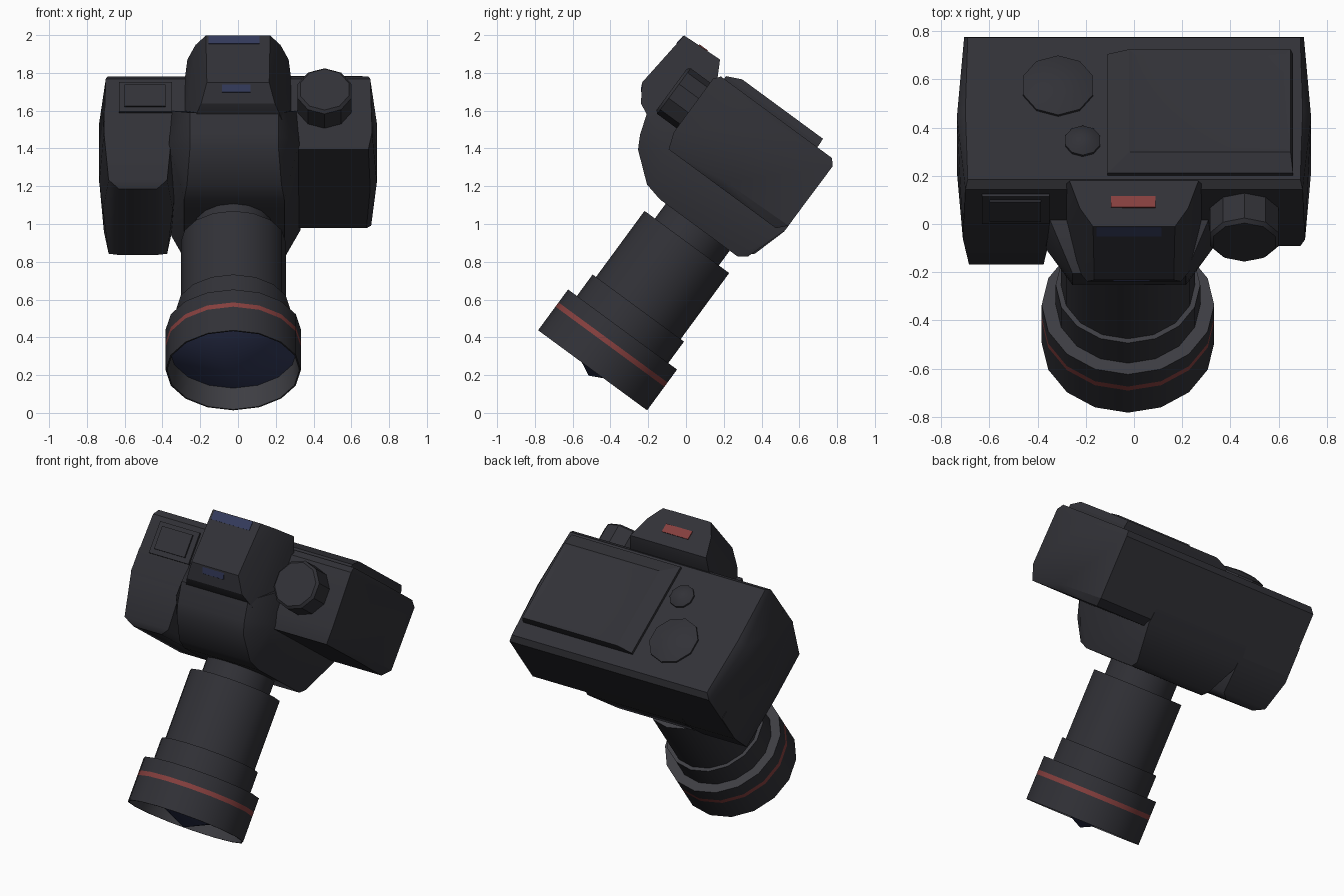
import bpy, bmesh, math
from mathutils import Matrix, Vector

if "Cube" in bpy.data.objects:
    bpy.data.objects.remove(bpy.data.objects["Cube"])

# The camera is modelled upright (x, depth v, height w), then tipped onto its lens
TILT = Matrix.Rotation(math.radians(53.7), 4, 'X')


def material(name, rgb):
    m = bpy.data.materials.new(name)
    m.diffuse_color = (*rgb, 1)
    m.use_nodes = True
    m.node_tree.nodes["Principled BSDF"].inputs["Base Color"].default_value = m.diffuse_color
    return m


DARK = material("dark_grey", (0.031, 0.031, 0.038))
GREY = material("ledge_grey", (0.047, 0.047, 0.055))
RED = material("red", (0.235, 0.050, 0.048))
BLUE = material("dark_blue", (0.034, 0.043, 0.105))
MATS = [DARK, GREY, RED, BLUE]


def finish(name, bm, mats, angle=30):
    bmesh.ops.recalc_face_normals(bm, faces=bm.faces)
    bm.transform(TILT)
    me = bpy.data.meshes.new(name)
    bm.to_mesh(me)
    bm.free()
    for m in mats:
        me.materials.append(m)
    ob = bpy.data.objects.new(name, me)
    bpy.context.collection.objects.link(ob)
    bpy.ops.object.select_all(action='DESELECT')
    ob.select_set(True)
    bpy.context.view_layer.objects.active = ob
    bpy.ops.object.shade_smooth_by_angle(angle=math.radians(angle))
    return ob


def hull(name, pts, mat=DARK, cx=0.0, angle=30):
    """Convex shell round points (v, w, half width), mirrored about x = cx."""
    bm = bmesh.new()
    for v, w, hx in pts:
        for s in (-1, 1):
            bm.verts.new((cx + s * hx, v, w))
    res = bmesh.ops.convex_hull(bm, input=bm.verts)
    loose = {g for g in res['geom_interior'] if isinstance(g, bmesh.types.BMVert)}
    bmesh.ops.delete(bm, geom=list(loose), context='VERTS')
    bmesh.ops.dissolve_limit(bm, angle_limit=0.02, verts=bm.verts, edges=bm.edges)
    return finish(name, bm, [mat], angle)


def box(name, x, v, w, mat=DARK):
    return hull(name, [(a, b, (x[1] - x[0]) / 2) for a in v for b in w],
                mat, (x[0] + x[1]) / 2)


def lathe(name, profile, centre, axis, n):
    """Spin (radius, offset, material index) round the v or w axis."""
    bm = bmesh.new()
    rings = []
    for r, h, _ in profile:
        ring = []
        for i in range(n):
            a = 2 * math.pi * i / n
            s, c = r * math.sin(a), r * math.cos(a)
            p = Vector((s, h, c)) if axis == 'v' else Vector((s, c, h))
            ring.append(bm.verts.new(p + Vector(centre)))
        rings.append(ring)
    for k in range(len(rings) - 1):
        for i in range(n):
            j = (i + 1) % n
            f = bm.faces.new((rings[k][i], rings[k][j], rings[k + 1][j], rings[k + 1][i]))
            f.material_index = profile[k + 1][2]
    bmesh.ops.remove_doubles(bm, verts=bm.verts, dist=1e-5)
    return finish(name, bm, MATS)


# Main body: slightly bulging box with chamfered edges
hull("camera_body", [
    (1.545, 0.175, .690), (1.545, 0.905, .690), (1.545, 0.55, .700),
    (1.51, 0.147, .705), (1.51, 0.932, .700), (1.50, 0.55, .735),
    (1.12, 0.150, .705), (1.16, 0.932, .710), (1.11, 0.55, .735),
    (1.07, 0.195, .680), (1.07, 0.900, .690), (1.07, 0.55, .700)])

# Hand grip on the left
hull("hand_grip", [
    (.861, .240, .10), (.861, .830, .10), (.895, .205, .155), (.895, .865, .155),
    (.93, .55, .185), (1.08, .150, .180), (1.12, .55, .205), (1.16, .930, .180),
    (1.30, .930, .180), (1.30, .150, .180)], cx=-.53, angle=40)

# Centre block carrying the lens, rising into the viewfinder hump
hull("lens_block", [
    (.829, .272, .265), (.829, .780, .265), (.861, .226, .270), (.852, .882, .250),
    (.973, 1.030, .235), (1.043, 1.068, .235), (1.16, 1.107, .235),
    (1.09, .149, .350), (1.09, .930, .345), (1.30, .930, .330), (1.30, .150, .330)],
    cx=-.02, angle=40)
hull("viewfinder_hump", [
    (1.179, 1.162, .195), (1.272, 1.223, .165), (1.604, 1.191, .170),
    (1.609, 1.100, .225), (1.614, .962, .268), (1.558, .948, .275),
    (1.50, .900, .285), (1.13, 1.060, .240), (1.12, .900, .290)])

# Painted accents on the hump
box("hump_red_mark", (-.095, .09), (1.60, 1.615), (1.042, 1.098), RED)
hull("hump_top_accent", [(1.545, 1.192, .135), (1.545, 1.200, .135),
                         (1.600, 1.186, .135), (1.600, 1.194, .135)], BLUE, -.02)
hull("hump_front_accent", [(1.228, 1.190, .075), (1.228, 1.198, .075),
                           (1.262, 1.212, .075), (1.262, 1.220, .075)], BLUE, -.01)

# Lens: stepped barrel with red stripe, hollow hood and conical glass
lathe("lens", [
    (0, .95, 0), (.21, .95, 0), (.21, .732, 0), (.278, .732, 1), (.278, .298, 0),
    (.300, .298, 1), (.300, .157, 0), (.358, .157, 1), (.358, .072, 0),
    (.358, .044, 2), (.358, -.111, 0), (.350, -.111, 0), (.338, .02, 1),
    (0, -.146, 3)], (-.025, 0, .532), 'v', 16)

# Top controls
lathe("mode_dial", [(0, .88, 0), (.150, .88, 0), (.150, 1.06, 0), (.135, 1.075, 0),
                    (0, 1.075, 0)], (.458, 1.335, 0), 'w', 10)
box("shoe_plate", (-.63, -.35), (1.285, 1.48), (.91, .945))
box("shoe_button", (-.60, -.385), (1.315, 1.455), (.93, .955))

# Rear screen: frame sloping in at the top and inner side, with raised panel
bm = bmesh.new()
back = [(-.11, 1.53, .272), (.66, 1.53, .272), (.66, 1.53, .885), (-.11, 1.53, .885)]
mid = [(x, 1.562, w) for x, _, w in back]
front = [(-.02, 1.599, .275), (.65, 1.599, .275), (.65, 1.599, .805), (-.02, 1.599, .805)]
loops = [[bm.verts.new(p) for p in loop] for loop in (back, mid, front)]
bm.faces.new(loops[0])
for a, b in zip(loops, loops[1:]):
    for i in range(4):
        j = (i + 1) % 4
        bm.faces.new((a[i], a[j], b[j], b[i]))
panel = bm.faces.new(loops[2])
bmesh.ops.recalc_face_normals(bm, faces=bm.faces)
bmesh.ops.inset_region(bm, faces=[panel], thickness=.04, depth=0)
bmesh.ops.translate(bm, verts=panel.verts, vec=(0, -.006, 0))
finish("rear_screen", bm, [DARK], 15)

# Rear dial and button, slightly domed
for name, x, w, r in (("rear_dial", -.315, .428, .153), ("rear_button", -.213, .712, .076)):
    lathe(name, [(0, 1.52, 0), (r, 1.52, 0), (r, 1.556, 0), (r * .6, 1.578, 0),
                 (0, 1.586, 0)], (x, 0, w), 'v', 10)
